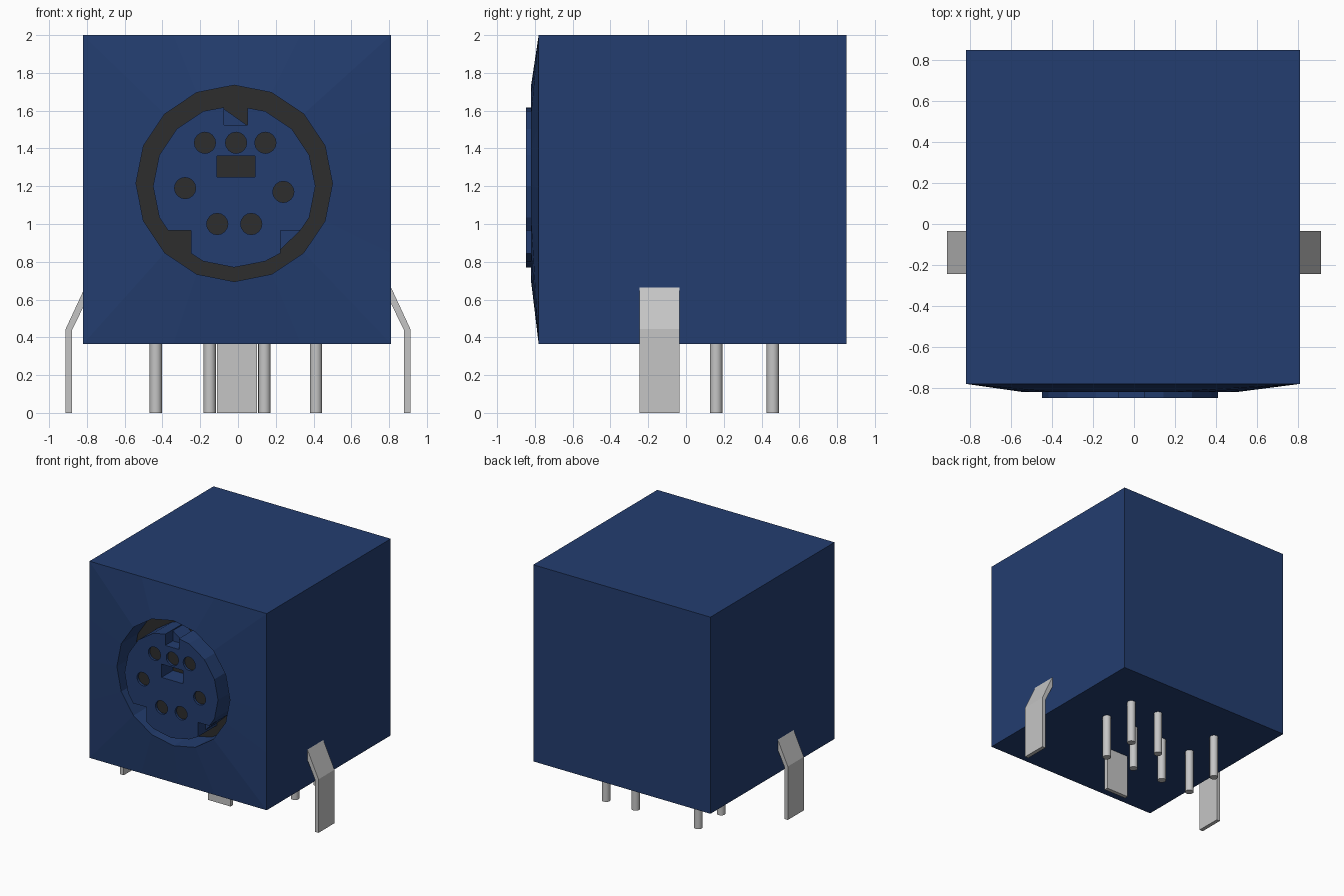
import bpy, bmesh, math
from mathutils import Vector

if "Cube" in bpy.data.objects:
    bpy.data.objects.remove(bpy.data.objects["Cube"])


def material(name, rgb):
    m = bpy.data.materials.new(name)
    m.use_nodes = True
    m.diffuse_color = (*rgb, 1)
    m.node_tree.nodes["Principled BSDF"].inputs["Base Color"].default_value = (*rgb, 1)
    return m


BLUE = material("blue plastic", (0.017, 0.047, 0.160))
DARK = material("dark recess", (0.027, 0.027, 0.027))
METAL = material("pale metal", (0.56, 0.56, 0.56))


def finish(bm, name, mats):
    bmesh.ops.recalc_face_normals(bm, faces=bm.faces[:])
    me = bpy.data.meshes.new(name)
    bm.to_mesh(me)
    bm.free()
    for m in mats:
        me.materials.append(m)
    ob = bpy.data.objects.new(name, me)
    bpy.context.collection.objects.link(ob)
    return ob


def loop(bm, pts, y):
    """Ring of vertices from (x, z) points at depth y."""
    return [bm.verts.new((x, y, z)) for x, z in pts]


def bridge(bm, a, b):
    n = len(a)
    for i in range(n):
        bm.faces.new((a[i], a[(i + 1) % n], b[(i + 1) % n], b[i]))


def circle(cx, cz, r, n=16):
    return [(cx + r * math.cos(2 * math.pi * i / n), cz + r * math.sin(2 * math.pi * i / n))
            for i in range(n)]


def prism(name, pts, y0, y1, mat):
    """Extrude an (x, z) outline along y."""
    bm = bmesh.new()
    a, b = loop(bm, pts, y0), loop(bm, pts, y1)
    bridge(bm, a, b)
    bm.faces.new(a)
    bm.faces.new(b)
    return finish(bm, name, [mat])


FLOOR = -0.60

# Housing: cube with a shallow raised front that runs into a round socket
square = []
for dx, dz in circle(0, 0, 1):
    k = max(abs(dx), abs(dz))
    square.append((-0.005 + 0.815 * dx / k, 1.1825 + 0.8175 * dz / k))
rim = circle(-0.02, 1.215, 0.52)
bm = bmesh.new()
rings = [loop(bm, square, 0.85), loop(bm, square, -0.78),
         loop(bm, rim, -0.82), loop(bm, rim, FLOOR)]
for a, b in zip(rings, rings[1:]):
    bridge(bm, a, b)
bm.faces.new(rings[0])
bm.faces.new(rings[-1]).material_index = 1
finish(bm, "housing", [BLUE, DARK])

# Socket core: round block with three key notches, contact holes and a slot
notches = {4: [(0.05, 1.615), (0.05, 1.525), (-0.075, 1.525), (-0.075, 1.618)],
           10: [(-0.37, 0.965), (-0.25, 0.965), (-0.25, 0.845)],
           14: [(0.225, 0.845), (0.225, 0.965), (0.33, 0.965)]}
outline = []
for i, p in enumerate(circle(-0.02, 1.2, 0.43)):
    outline += notches.get(i, [p])
contacts = [(-0.175, 1.43), (-0.01, 1.43), (0.145, 1.43), (-0.28, 1.19),
            (0.24, 1.17), (-0.11, 1.0), (0.07, 1.0)]
recesses = [(circle(x, z, 0.056), 0.02) for x, z in contacts]
recesses.append(([(-0.11, 1.25), (0.09, 1.25), (0.09, 1.36), (-0.11, 1.36)], 0.15))

FRONT = -0.848
bm = bmesh.new()
front = loop(bm, outline, FRONT)
fronts = [front]
hole_floors = []
for pts, depth in recesses:
    fronts.append(loop(bm, pts, FRONT))
    hole_floors.append(loop(bm, pts, FRONT + depth))
edges = [bm.edges.new((r[i], r[(i + 1) % len(r)])) for r in fronts for i in range(len(r))]
bmesh.ops.triangle_fill(bm, edges=edges, use_beauty=True, normal=Vector((0, -1, 0)))
for a, b in zip(fronts[1:], hole_floors):
    bridge(bm, a, b)
    bm.faces.new(b).material_index = 1
back = loop(bm, outline, FLOOR + 0.01)
bridge(bm, front, back)
bm.faces.new(back)
finish(bm, "socket_core", [BLUE, DARK])

# Wedges partly filling two of the notches
prism("top_notch_wedge", [(-0.075, 1.61), (-0.075, 1.525), (0.045, 1.525)], -0.75, FLOOR, BLUE)
prism("lower_notch_wedge", [(0.225, 0.965), (0.33, 0.965), (0.225, 0.865)], -0.75, FLOOR, BLUE)

# Bent mounting tabs on both sides
tab = [(0.80, 0.687), (0.80, 0.60), (0.88, 0.435), (0.88, 0), (0.912, 0), (0.912, 0.445), (0.81, 0.665)]
for side, s in (("left", 1), ("right", -1)):
    prism(side + "_mounting_tab", [(s * x, z) for x, z in tab], -0.245, -0.035, METAL)

# Flat centre tab under the housing
prism("centre_tab", [(-0.11, 0), (0.1, 0), (0.1, 0.38), (-0.11, 0.38)], -0.24, -0.208, METAL)

# Contact pins
pins = [(-0.435, 0.16), (-0.15, 0.16), (0.14, 0.16), (0.413, 0.16),
        (-0.435, 0.46), (0.14, 0.46), (0.413, 0.46)]
for i, (x, y) in enumerate(pins):
    bpy.ops.mesh.primitive_cylinder_add(vertices=16, radius=0.033, depth=0.38, location=(x, y, 0.19))
    pin = bpy.context.object
    pin.name = f"pin_{i + 1}"
    pin.data.materials.append(METAL)
    bpy.ops.object.shade_smooth_by_angle()
